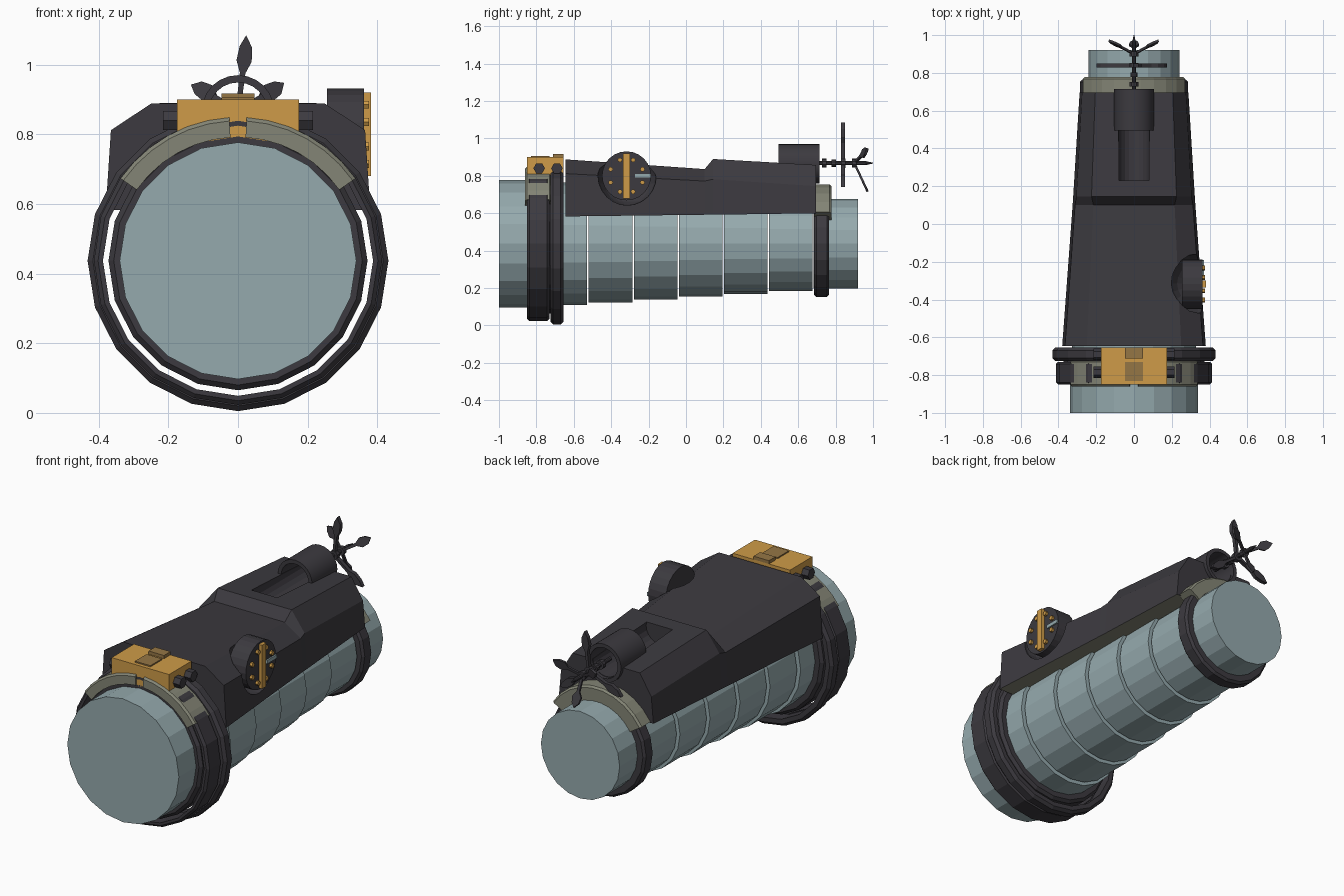
import bpy, bmesh, math
from mathutils import Matrix, Vector

if "Cube" in bpy.data.objects:
    bpy.data.objects.remove(bpy.data.objects["Cube"])

AXIS_Z = 0.437


def material(name, rgb):
    m = bpy.data.materials.new(name)
    m.diffuse_color = (*rgb, 1)
    m.use_nodes = True
    m.node_tree.nodes["Principled BSDF"].inputs["Base Color"].default_value = m.diffuse_color
    return m


DARK = material("charcoal", (0.045, 0.042, 0.050))
STEEL = material("blue_grey", (0.30, 0.40, 0.42))
OLIVE = material("olive_grey", (0.23, 0.235, 0.18))
AMBER = material("amber", (0.62, 0.33, 0.065))
BROWN = material("brown", (0.30, 0.18, 0.06))


def finish(bm, name, *mats):
    bmesh.ops.recalc_face_normals(bm, faces=bm.faces[:])
    me = bpy.data.meshes.new(name)
    bm.to_mesh(me)
    bm.free()
    ob = bpy.data.objects.new(name, me)
    bpy.context.collection.objects.link(ob)
    for m in mats:
        me.materials.append(m)
    return ob


def box(name, x0, x1, y0, y1, z0, z1, mat):
    bm = bmesh.new()
    bmesh.ops.create_cube(bm, size=1)
    for v in bm.verts:
        v.co = Vector(((x0 + x1) / 2 + v.co.x * (x1 - x0),
                       (y0 + y1) / 2 + v.co.y * (y1 - y0),
                       (z0 + z1) / 2 + v.co.z * (z1 - z0)))
    return finish(bm, name, mat)


def rod(name, axis, a, b, r, c1, c2, mat, n=20, r2=None):
    """Cylinder along X (c1=y, c2=z) or Y (c1=x, c2=z), from a to b."""
    bm = bmesh.new()
    mid = (a + b) / 2
    if axis == 'X':
        m = Matrix.Translation((mid, c1, c2)) @ Matrix.Rotation(math.pi / 2, 4, 'Y')
    else:
        m = Matrix.Translation((c1, mid, c2)) @ Matrix.Rotation(-math.pi / 2, 4, 'X')
    bmesh.ops.create_cone(bm, cap_ends=True, segments=n, radius1=r,
                          radius2=r if r2 is None else r2, depth=b - a, matrix=m)
    return finish(bm, name, mat)


def sweep(name, prof, mat, a0=0, a1=360, n=20, cz=AXIS_Z):
    """Turn a closed (radius, y) profile about the long axis."""
    bm = bmesh.new()
    full = a1 - a0 == 360
    rings = []
    for i in range(n if full else n + 1):
        t = math.radians(a0 + (a1 - a0) * i / n)
        rings.append([bm.verts.new((r * math.cos(t), y, cz + r * math.sin(t))) for r, y in prof])
    k = len(prof)
    for i in range(n):
        p, q = rings[i], rings[(i + 1) % len(rings)]
        for j in range(k):
            bm.faces.new((p[j], p[(j + 1) % k], q[(j + 1) % k], q[j]))
    if not full:
        bm.faces.new(rings[0])
        bm.faces.new(rings[-1])
    return finish(bm, name, mat)


def band(ri, ro, y0, y1, c):
    """Band profile with chamfered outer corners."""
    return [(ri, y0), (ro - c, y0), (ro, y0 + c), (ro, y1 - c), (ro - c, y1), (ri, y1)]


def cut(target, cutter):
    cutter.hide_render = True
    mod = target.modifiers.new("cut", 'BOOLEAN')
    mod.object, mod.operation, mod.solver = cutter, 'DIFFERENCE', 'EXACT'
    bpy.context.view_layer.objects.active = target
    bpy.ops.object.modifier_apply(modifier=mod.name)
    bpy.data.objects.remove(cutter)


# Stepped barrel segments with narrow gaps
segments = [(-1.0, -0.85, 0.34), (-0.85, -0.53, 0.328), (-0.52, -0.285, 0.313),
            (-0.277, -0.045, 0.298), (-0.037, 0.195, 0.283), (0.203, 0.435, 0.268),
            (0.443, 0.675, 0.253), (0.683, 0.92, 0.24)]
for i, (y0, y1, r) in enumerate(segments):
    rod(f"barrel_segment_{i}", 'Y', y0, y1, r, 0, AXIS_Z, STEEL)

# Front collar, loose hoops and rear ring
sweep("front_collar", band(0.32, 0.372, -0.85, -0.655, 0.015), DARK)
sweep("front_hoop_wide", band(0.388, 0.414, -0.85, -0.73, 0.012), DARK)
sweep("front_hoop_narrow", band(0.392, 0.432, -0.725, -0.655, 0.015), DARK)
sweep("rear_ring", band(0.235, 0.285, 0.685, 0.765, 0.012), DARK)

# Olive clamp arcs
for side, a in (("right", 35), ("left", 93.5)):
    sweep(f"front_clamp_{side}", band(0.355, 0.412, -0.86, -0.72, 0.01), OLIVE, a, a + 51.5, 6)
sweep("rear_clamp", band(0.24, 0.318, 0.685, 0.778, 0.01), OLIVE, 32, 148, 9)

# Upper housing: y, bottom half width, bottom z, shoulder width, shoulder z, top width, top z
stations = [(-0.645, 0.38, 0.583, 0.365, 0.812, 0.25, 0.888),
            (0.10, 0.325, 0.592, 0.312, 0.772, 0.215, 0.836),
            (0.145, 0.322, 0.592, 0.305, 0.782, 0.225, 0.89),
            (0.695, 0.288, 0.60, 0.275, 0.745, 0.205, 0.858)]
bm = bmesh.new()
loops = []
for y, wb, zb, ws, zs, wt, zt in stations:
    pts = [(-wb, zb), (-ws, zs), (-wt, zt), (wt, zt), (ws, zs), (wb, zb)]
    loops.append([bm.verts.new((x, y, z)) for x, z in pts])
for p, q in zip(loops, loops[1:]):
    for j in range(6):
        bm.faces.new((p[j], p[(j + 1) % 6], q[(j + 1) % 6], q[j]))
bm.faces.new(loops[0])
bm.faces.new(loops[-1])
bmesh.ops.recalc_face_normals(bm, faces=bm.faces[:])
for f in bm.faces:
    f.material_index = 1 if f.normal.z < -0.8 else 0
housing = finish(bm, "upper_housing", DARK, OLIVE)

# Motor trough and round pocket for the dial
cut(housing, rod("trough_cutter", 'Y', 0.23, 0.75, 0.082, 0, 0.865, DARK))
bm = bmesh.new()
bmesh.ops.create_uvsphere(bm, u_segments=20, v_segments=12, radius=0.158,
                          matrix=Matrix.Translation((0.34, -0.315, 0.80)))
cut(housing, finish(bm, "pocket_cutter", DARK))

# Hollow motor shroud
shroud = sweep("motor_shroud", [(0.084, 0.495), (0.105, 0.495), (0.105, 0.715), (0.084, 0.715)],
               DARK, n=24, cz=0.865)
bpy.context.view_layer.objects.active = shroud
shroud.select_set(True)
bpy.ops.object.shade_smooth_by_angle()

# Propeller shaft with hubs
rod("propeller_shaft", 'Y', 0.66, 0.96, 0.011, 0, 0.868, DARK, 10)
rod("shaft_tip", 'Y', 0.96, 1.0, 0.011, 0, 0.868, DARK, 10, 0.002)
for i, (y, r) in enumerate(((0.74, 0.024), (0.79, 0.02), (0.84, 0.026), (0.90, 0.024))):
    rod(f"shaft_hub_{i}", 'Y', y - 0.012, y + 0.012, r, 0, 0.868, DARK, 10)


def blade(name, y, angle, tilt, length, t, w):
    half = [(0.0, 0.007), (0.5, 0.008), (0.66, w), (0.85, w * 0.8)]
    pts = half + [(1.0, 0.003)] + [(u, -v) for u, v in reversed(half)]
    bm = bmesh.new()
    f = bm.faces.new([bm.verts.new((u * length, -t / 2, v)) for u, v in pts])
    g = bmesh.ops.extrude_face_region(bm, geom=[f])
    bmesh.ops.translate(bm, vec=(0, t, 0),
                        verts=[v for v in g["geom"] if isinstance(v, bmesh.types.BMVert)])
    bm.transform(Matrix.Translation((0, y, 0.868))
                 @ Matrix.Rotation(-math.radians(angle), 4, 'Y')
                 @ Matrix.Rotation(math.radians(tilt), 4, 'Z'))
    finish(bm, name, DARK)


# Flat front propeller and swept rear propeller
for i in range(3):
    blade(f"front_blade_{i}", 0.84, 83 + 120 * i, 0, 0.218, 0.022, 0.022)
    blade(f"rear_blade_{i}", 0.90, 30 + 120 * i, 25, 0.168, 0.012, 0.026)

# Amber latch block with brown inlays and hex bolts
box("latch_block", -0.175, 0.175, -0.85, -0.655, 0.78, 0.90, AMBER)
box("latch_tab", -0.047, 0.047, -0.712, -0.655, 0.89, 0.918, BROWN)
box("latch_inlay", -0.047, 0.047, -0.83, -0.73, 0.898, 0.907, BROWN)
for s in (-1, 1):
    for i, y in enumerate((-0.785, -0.69)):
        a, b = sorted((s * 0.16, s * 0.215))
        rod(f"latch_bolt_{i}_{'right' if s > 0 else 'left'}", 'X', a, b, 0.031, y, 0.84, DARK, 6)

# Side dial: drum, amber bar, steel pointer and ring of studs
DY, DZ = -0.318, 0.80
rod("dial_drum", 'X', 0.255, 0.362, 0.131, DY, DZ, DARK, 24)
box("dial_bar", 0.355, 0.382, DY - 0.018, DY + 0.018, DZ - 0.12, DZ + 0.12, AMBER)
box("dial_pointer", 0.358, 0.37, DY + 0.045, DY + 0.128, DZ - 0.01, DZ + 0.01, STEEL)
for i in range(8):
    t = math.radians(22.5 + 45 * i)
    rod(f"dial_stud_{i}", 'X', 0.355, 0.376, 0.013,
        DY + 0.092 * math.cos(t), DZ + 0.092 * math.sin(t), AMBER, 6)
